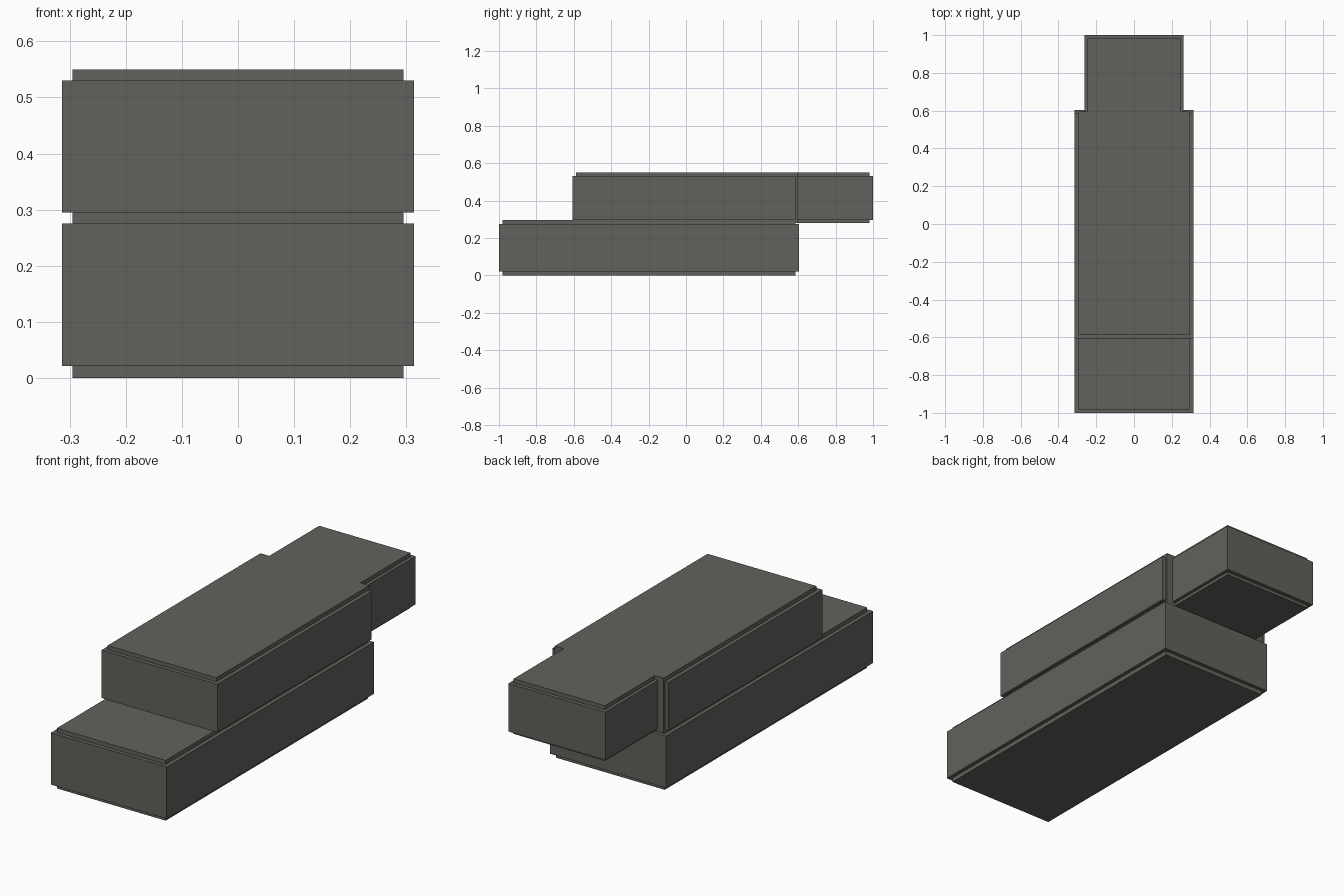
import bpy, bmesh

cube = bpy.data.objects.get("Cube")
if cube:
    bpy.data.objects.remove(cube, do_unlink=True)

mat = bpy.data.materials.new("dark_warm_grey")
mat.use_nodes = True
colour = (0.12, 0.12, 0.107, 1)
mat.diffuse_color = colour
mat.node_tree.nodes["Principled BSDF"].inputs["Base Color"].default_value = colour


def slab(name, half_outline, z0, z1):
    """Extrude an outline, mirrored across x, from z0 to z1."""
    outline = half_outline + [(-x, y) for x, y in reversed(half_outline)]
    bm = bmesh.new()
    base = bm.faces.new([bm.verts.new((x, y, z0)) for x, y in outline])
    top = bmesh.ops.extrude_face_region(bm, geom=[base])["geom"]
    verts = [v for v in top if isinstance(v, bmesh.types.BMVert)]
    bmesh.ops.translate(bm, verts=verts, vec=(0, 0, z1 - z0))
    bmesh.ops.recalc_face_normals(bm, faces=bm.faces)
    mesh = bpy.data.meshes.new(name)
    bm.to_mesh(mesh)
    bm.free()
    mesh.materials.append(mat)
    obj = bpy.data.objects.new(name, mesh)
    bpy.context.collection.objects.link(obj)
    return obj


def stepped(wide, narrow, front, step, back):
    return [(wide, front), (wide, step), (narrow, step), (narrow, back)]


# Lower block: wide shell around a taller inset core
slab("lower_shell", [(0.314, -1), (0.314, 0.604)], 0.021, 0.275)
slab("lower_core", [(0.295, -0.981), (0.295, 0.586)], 0, 0.295)

# Upper block: stepped shell with a narrow tail, around its inset core
slab("upper_shell", stepped(0.314, 0.263, -0.607, 0.585, 1), 0.295, 0.53)
slab("upper_core", stepped(0.295, 0.247, -0.588, 0.595, 0.981), 0.28, 0.55)
